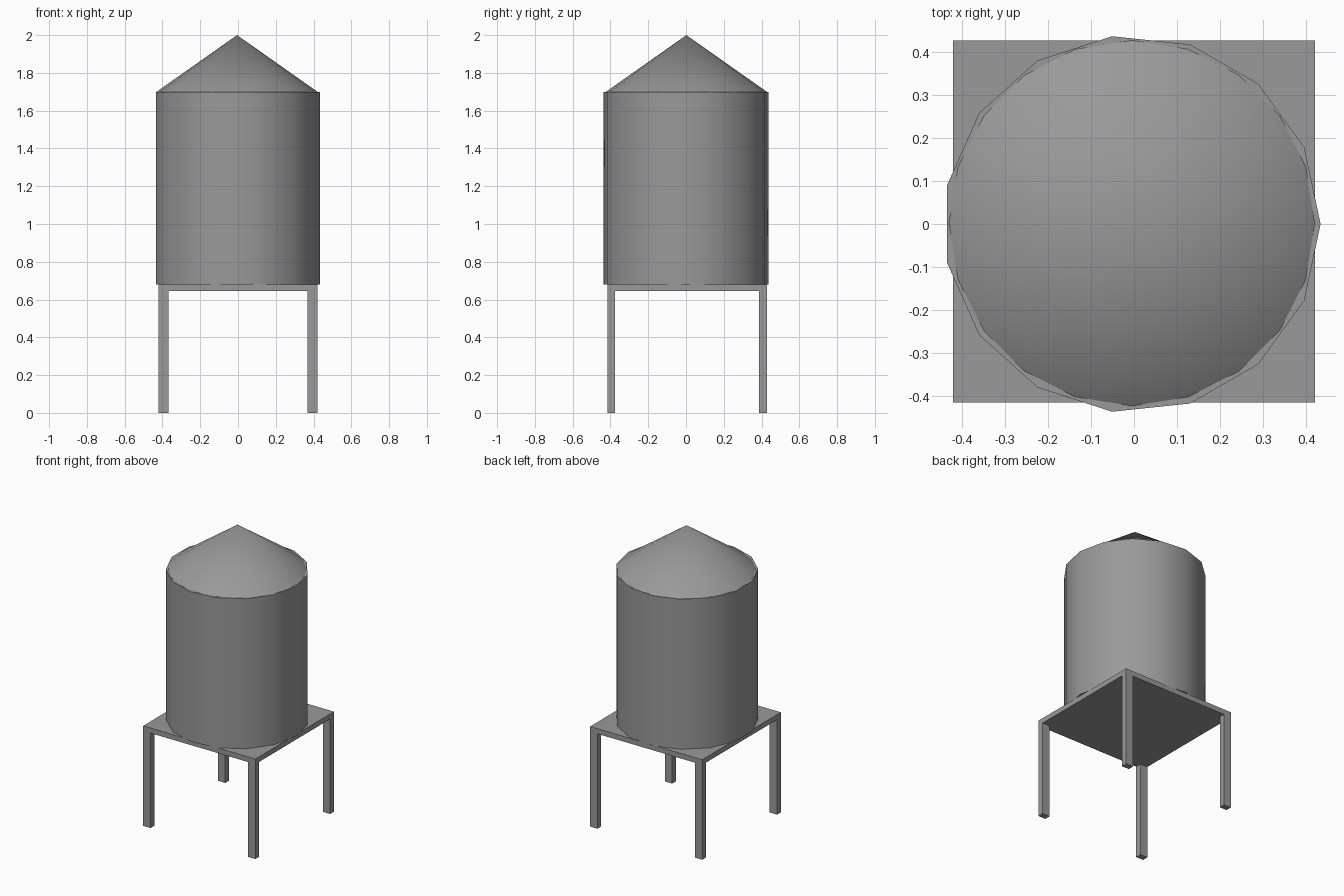
import bpy
from math import radians

if "Cube" in bpy.data.objects:
    bpy.data.objects.remove(bpy.data.objects["Cube"])

CX, CY = 0.0, 0.006       # centre of the stand
HX, HY = 0.422, 0.422     # half sizes of the stand
DECK_Z, DECK_TOP = 0.645, 0.68
WALL_TOP, PEAK = 1.70, 2.0

# Dark grey shared by every part
grey = bpy.data.materials.new("dark_grey")
grey.diffuse_color = (0.32, 0.32, 0.32, 1)
grey.use_nodes = True
grey.node_tree.nodes["Principled BSDF"].inputs["Base Color"].default_value = grey.diffuse_color


def box(name, lo, hi):
    centre = [(a + b) / 2 for a, b in zip(lo, hi)]
    bpy.ops.mesh.primitive_cube_add(size=1, location=centre)
    ob = bpy.context.object
    ob.name = name
    ob.scale = [b - a for a, b in zip(lo, hi)]
    bpy.ops.object.transform_apply(location=False, rotation=False, scale=True)
    ob.data.materials.append(grey)
    return ob


def round_part(name, sides, r_low, r_high, z0, z1, x, y, turn=0):
    bpy.ops.mesh.primitive_cone_add(
        vertices=sides, radius1=r_low, radius2=r_high, depth=z1 - z0,
        location=(x, y, (z0 + z1) / 2), rotation=(0, 0, radians(turn)))
    ob = bpy.context.object
    ob.name = name
    bpy.ops.object.shade_smooth_by_angle(angle=radians(30))
    ob.data.materials.append(grey)
    return ob


# Square platform
box("platform", (CX - HX, CY - HY, DECK_Z), (CX + HX, CY + HY, DECK_TOP))

# Four corner legs
LEG_X, LEG_Y = 0.055, 0.041
for sx, side in ((-1, "left"), (1, "right")):
    for sy, end in ((-1, "front"), (1, "back")):
        xs = sorted((CX + sx * HX, CX + sx * (HX - LEG_X)))
        ys = sorted((CY + sy * HY, CY + sy * (HY - LEG_Y)))
        box(f"{end}_{side}_leg", (xs[0], ys[0], 0), (xs[1], ys[1], DECK_Z))

# Fifteen-sided tank with one corner pointing to +x
round_part("tank", 15, 0.44, 0.44, DECK_TOP, WALL_TOP, -0.005, 0.0, -90)

# Twenty-sided conical roof
round_part("roof", 20, 0.426, 0.0, WALL_TOP, PEAK, -0.005, 0.002)
